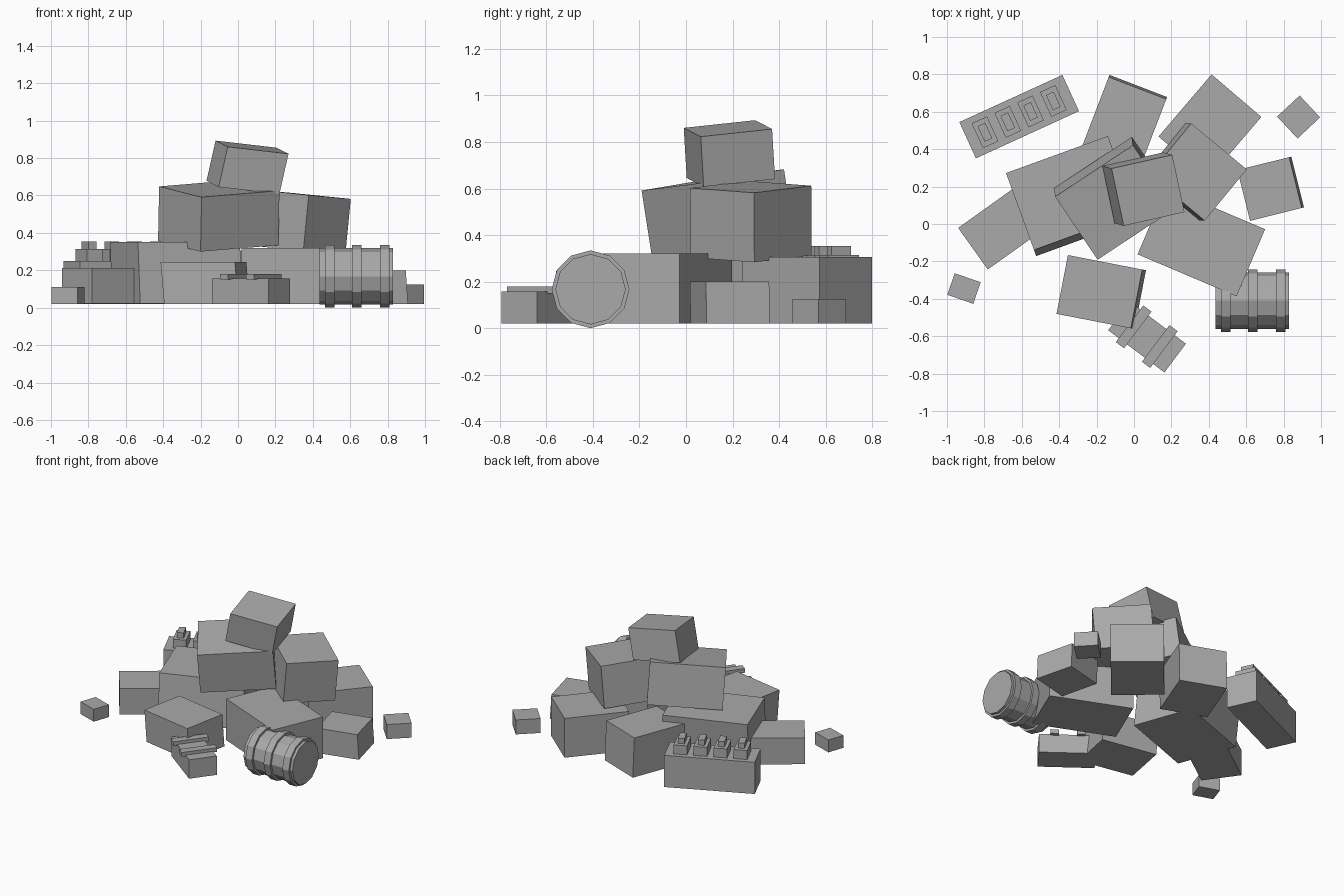
import bpy, bmesh, math
from mathutils import Matrix, Vector

if "Cube" in bpy.data.objects:
    bpy.data.objects.remove(bpy.data.objects["Cube"])

grey = bpy.data.materials.new("plain_grey")
grey.diffuse_color = (0.4, 0.4, 0.4, 1)
grey.use_nodes = True
grey.node_tree.nodes["Principled BSDF"].inputs["Base Color"].default_value = grey.diffuse_color


def finish(name, bm):
    bmesh.ops.recalc_face_normals(bm, faces=bm.faces)
    me = bpy.data.meshes.new(name)
    bm.to_mesh(me)
    bm.free()
    me.materials.append(grey)
    ob = bpy.data.objects.new(name, me)
    bpy.context.collection.objects.link(ob)
    return ob


def add_box(bm, size, centre, matrix, lean=(0, 0)):
    """Box whose centre is the middle of its top face; lean shifts the bottom."""
    verts = bmesh.ops.create_cube(bm, size=1)["verts"]
    for v in verts:
        low = v.co.z < 0
        v.co = Vector((v.co.x * size[0], v.co.y * size[1], -size[2] if low else 0))
        if low:
            v.co.x += lean[0]
            v.co.y += lean[1]
        v.co = matrix @ (v.co + Vector(centre))


def placed(top, turn, tilt_x=0, tilt_y=0):
    r = math.radians
    return (Matrix.Translation(top) @ Matrix.Rotation(r(turn), 4, 'Z')
            @ Matrix.Rotation(r(tilt_x), 4, 'X') @ Matrix.Rotation(r(tilt_y), 4, 'Y'))


def crate(name, top, size, turn, tilt=(0, 0), lean=(0, 0)):
    bm = bmesh.new()
    add_box(bm, size, (0, 0, 0), placed(top, turn, *tilt), lean)
    return finish(name, bm)


# crates on the ground: top centre, size, turn
crate("small_crate_left", (-0.909, -0.345, 0.11), (0.147, 0.122, 0.09), -19)
crate("small_crate_right", (0.88, 0.572, 0.125), (0.165, 0.16, 0.105), 43)
crate("left_crate", (-0.69, -0.01, 0.212), (0.42, 0.273, 0.19), 35.5)
crate("large_left_crate", (-0.337, 0.166, 0.352), (0.58, 0.437, 0.33), 20, lean=(0, -0.035))
crate("front_crate", (-0.185, -0.362, 0.245), (0.405, 0.32, 0.225), -11, lean=(0.02, 0))
crate("large_right_crate", (0.36, -0.095, 0.32), (0.575, 0.39, 0.30), -23)
crate("right_crate", (0.725, 0.187, 0.20), (0.285, 0.28, 0.18), 14, lean=(0.012, 0))
crate("back_right_crate", (0.406, 0.52, 0.305), (0.437, 0.35, 0.285), 49.5)
crate("back_crate", (-0.053, 0.54, 0.305), (0.33, 0.40, 0.285), -21, lean=(0, 0.012))

# tilted crates stacked on top
crate("upper_left_crate", (-0.10, 0.115, 0.637), (0.50, 0.41, 0.295), 34, (8, -4))
crate("upper_right_crate", (0.342, 0.278, 0.607), (0.387, 0.355, 0.30), -39.4, (-3.3, 4.5))
crate("top_crate", (0.075, 0.18, 0.858), (0.335, 0.315, 0.22), 12, (6, 6.5), lean=(-0.02, 0))

# long chest with four stepped latches on its lid
bm = bmesh.new()
m = placed((-0.614, 0.574, 0.25), 24.6)
add_box(bm, (0.606, 0.213, 0.23), (0, 0, 0), m)
for i in range(4):
    x = (i - 1.5) * 0.134
    add_box(bm, (0.09, 0.146, 0.07), (x, 0, 0.065), m)
    add_box(bm, (0.045, 0.09, 0.05), (x, 0, 0.103), m)
finish("long_chest", bm)

# small chest with two overhanging straps
bm = bmesh.new()
m = placed((0.07, -0.604, 0.157), -36.9)
add_box(bm, (0.376, 0.192, 0.137), (0, 0, 0), m)
for x in (-0.09, 0.085):
    add_box(bm, (0.055, 0.245, 0.03), (x, 0, 0.023), m)
finish("strapped_chest", bm)

# barrel lying on its side, with three hoops
bm = bmesh.new()


def drum(x0, x1, radius):
    mat = Matrix.Translation(((x0 + x1) / 2, -0.41, 0.167)) @ Matrix.Rotation(math.pi / 2, 4, 'Y')
    bmesh.ops.create_cone(bm, cap_ends=True, segments=12, radius1=radius, radius2=radius,
                          depth=x1 - x0, matrix=mat)


drum(0.437, 0.83, 0.151)
for x in (0.49, 0.635, 0.785):
    drum(x - 0.026, x + 0.026, 0.167)
finish("barrel", bm)
